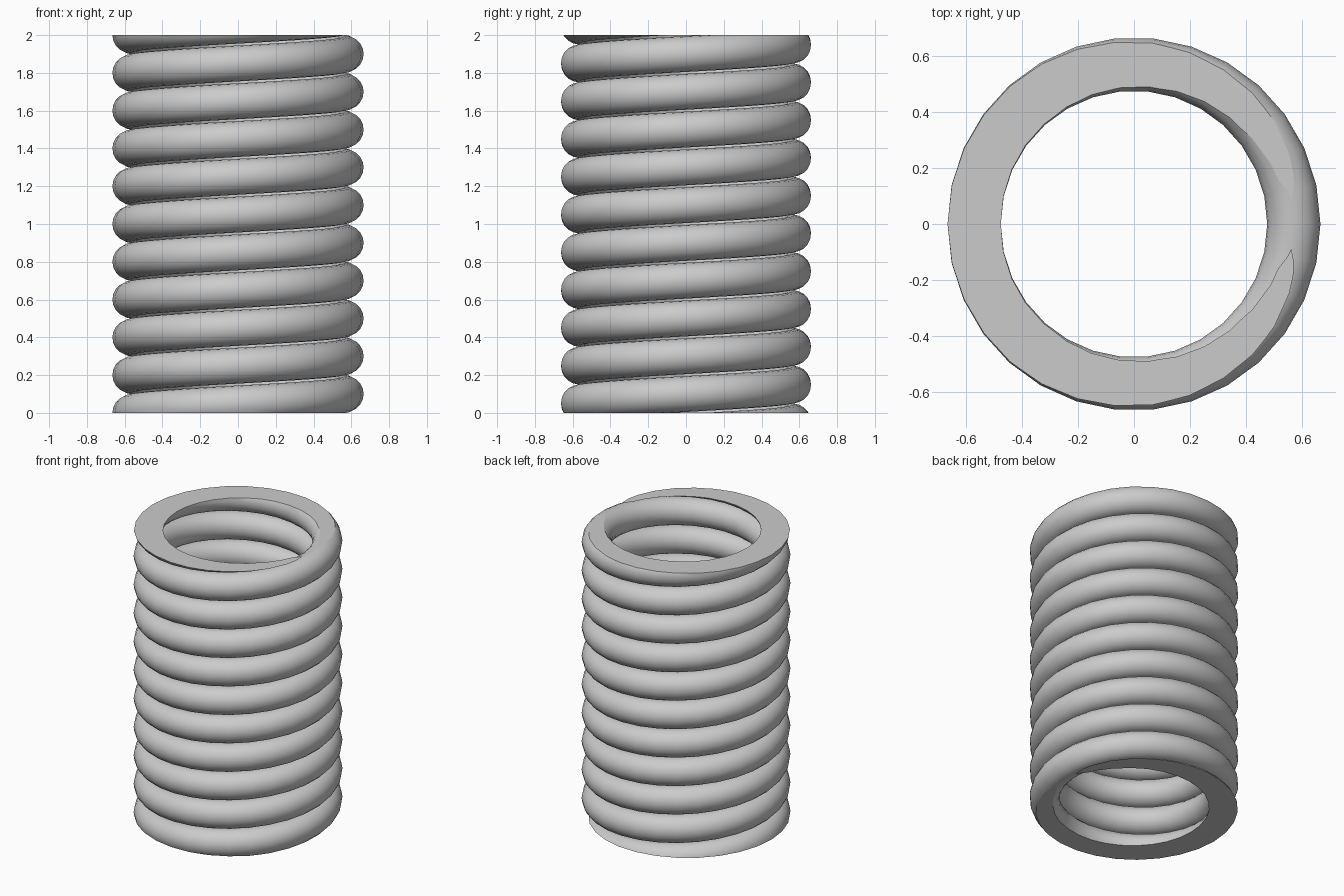
import bpy, bmesh, math

cube = bpy.data.objects.get("Cube")
if cube:
    bpy.data.objects.remove(cube, do_unlink=True)

HEIGHT, PITCH = 2.0, 0.2
COIL_R, WIRE_R = 0.57, 0.095
STEPS, SIDES = 30, 20          # segments per turn, sides of the wire

steel = bpy.data.materials.new("plain grey steel")
steel.use_nodes = True
grey = (0.6, 0.6, 0.6, 1)
steel.diffuse_color = grey
steel.node_tree.nodes["Principled BSDF"].inputs["Base Color"].default_value = grey

# Wire swept along a helix that overshoots both ends by half a turn
bm = bmesh.new()
turns = HEIGHT / PITCH + 1
rings = []
for i in range(round(turns * STEPS) + 1):
    turn = i / STEPS - 0.5
    angle = math.pi + turn * math.tau
    ring = []
    for j in range(SIDES):
        t = math.tau * j / SIDES
        r = COIL_R + WIRE_R * math.cos(t)
        z = turn * PITCH + WIRE_R * math.sin(t)
        ring.append(bm.verts.new((r * math.cos(angle), r * math.sin(angle), z)))
    rings.append(ring)
for a, b in zip(rings, rings[1:]):
    for j in range(SIDES):
        k = (j + 1) % SIDES
        bm.faces.new((a[j], b[j], b[k], a[k])).smooth = True

# Both ends ground flat and capped
for z, side in ((0, -1), (HEIGHT, 1)):
    cut = bmesh.ops.bisect_plane(
        bm, geom=bm.verts[:] + bm.edges[:] + bm.faces[:], dist=1e-6,
        plane_co=(0, 0, z), plane_no=(0, 0, side), clear_outer=True)
    rim = [e for e in cut["geom_cut"] if isinstance(e, bmesh.types.BMEdge)]
    bmesh.ops.triangle_fill(bm, edges=rim, use_beauty=True, normal=(0, 0, side))
    for e in rim:
        e.smooth = False

bmesh.ops.recalc_face_normals(bm, faces=bm.faces[:])
mesh = bpy.data.meshes.new("coil_spring")
bm.to_mesh(mesh)
bm.free()
mesh.materials.append(steel)
spring = bpy.data.objects.new("coil_spring", mesh)
bpy.context.scene.collection.objects.link(spring)
